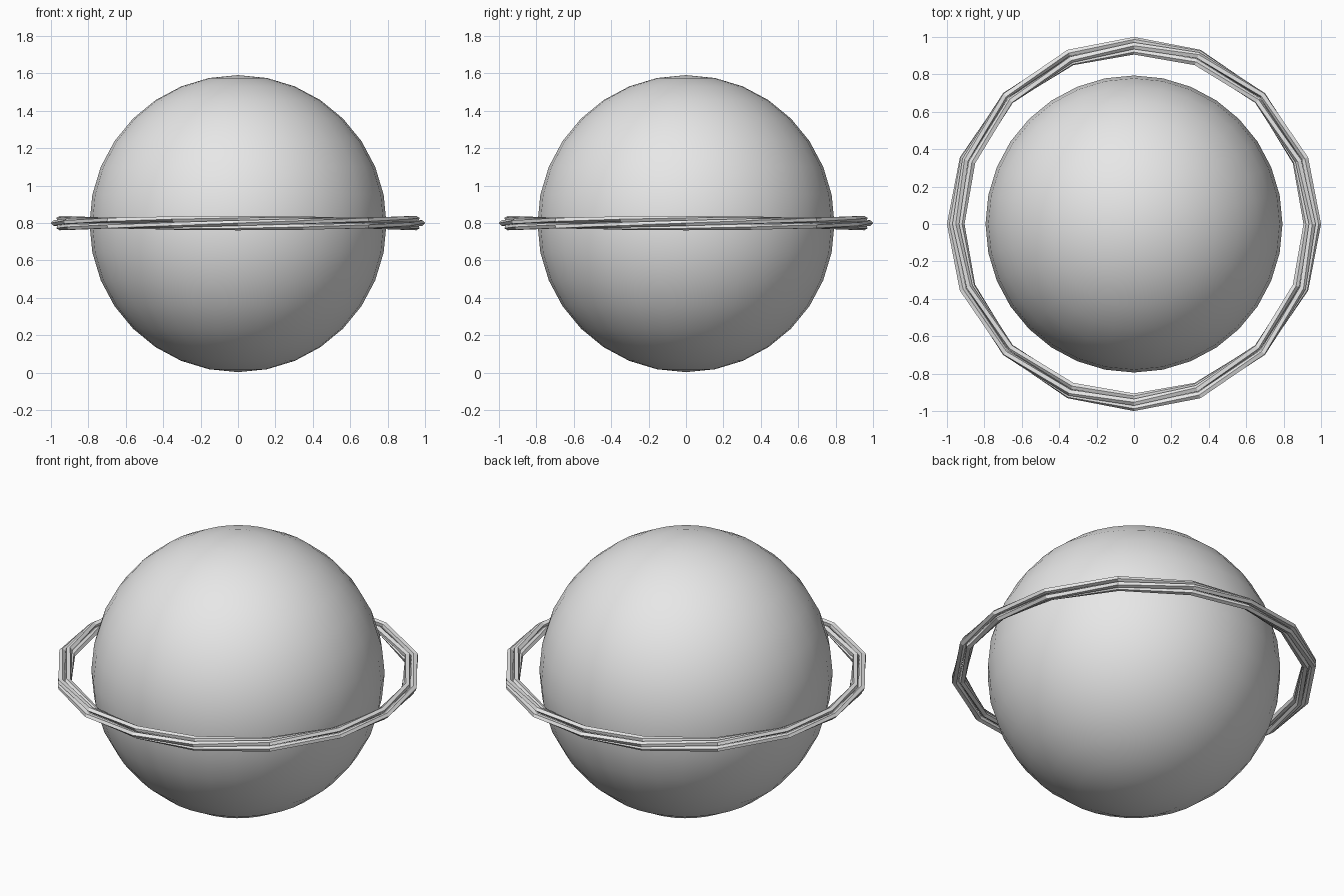
import bpy, bmesh, math

if "Cube" in bpy.data.objects:
    bpy.data.objects.remove(bpy.data.objects["Cube"])

CZ = 0.797          # height of the globe centre and ring plane
grey = bpy.data.materials.new("light grey")
grey.diffuse_color = (0.8, 0.8, 0.8, 1)
grey.use_nodes = True
grey.node_tree.nodes["Principled BSDF"].inputs["Base Color"].default_value = grey.diffuse_color

# Globe: smooth sphere
bpy.ops.mesh.primitive_uv_sphere_add(segments=32, ring_count=16, radius=0.794, location=(0, 0, CZ))
globe = bpy.context.object
globe.name = "globe"
globe.data.materials.append(grey)
bpy.ops.object.shade_smooth()

# Ring: four coarse strands twisted once around a 16-step circle
STEPS, STRANDS, SIDES = 16, 4, 5
MAJOR, ORBIT, TUBE = 0.953, 0.028, 0.019
QUARTER = [0, 20.9, 45, 69.1]


def strand(bm, phase):
    loops = []
    for i in range(STEPS):
        a = math.radians(QUARTER[i % 4] + 90 * (i // 4))
        twist = a + phase
        loop = []
        for j in range(SIDES):
            b = twist + j * math.tau / SIDES
            r = MAJOR + ORBIT * math.cos(twist) + TUBE * math.cos(b)
            z = 0.82 * (ORBIT * math.sin(twist) + TUBE * math.sin(b))
            loop.append(bm.verts.new((r * math.cos(a), r * math.sin(a), z)))
        loops.append(loop)
    for i in range(STEPS):
        # after one full twist each strand closes on itself
        p, q = loops[i], loops[(i + 1) % STEPS]
        for j in range(SIDES):
            k = (j + 1) % SIDES
            bm.faces.new((p[j], q[j], q[k], p[k]))


bm = bmesh.new()
for s in range(STRANDS):
    strand(bm, s * math.tau / STRANDS)
bmesh.ops.recalc_face_normals(bm, faces=bm.faces)
mesh = bpy.data.meshes.new("twisted_ring")
bm.to_mesh(mesh)
bm.free()
mesh.materials.append(grey)
ring = bpy.data.objects.new("twisted_ring", mesh)
ring.location.z = CZ + 0.003
bpy.context.collection.objects.link(ring)
